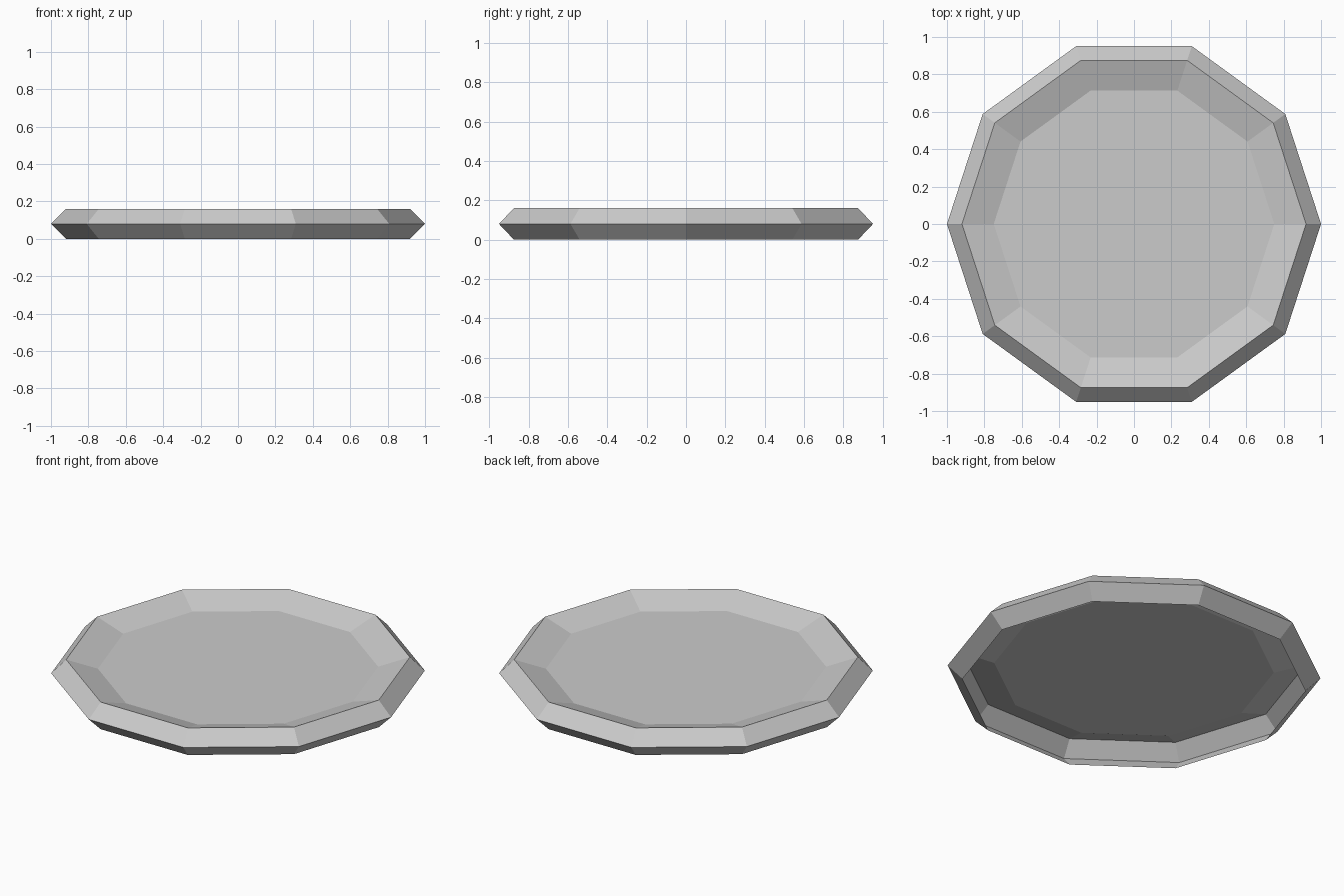
import bpy, bmesh
from math import cos, sin, tau

if "Cube" in bpy.data.objects:
    bpy.data.objects.remove(bpy.data.objects["Cube"])

SIDES = 10
# dish profile from open foot, over the rim, down to the sunken floor: (radius, z)
PROFILE = [(0.92, 0.0), (1.0, 0.08), (0.92, 0.16), (0.75, 0.105)]


def ring(bm, r, z):
    return [bm.verts.new((r * cos(tau * i / SIDES), r * sin(tau * i / SIDES), z))
            for i in range(SIDES)]


bm = bmesh.new()
rings = [ring(bm, r, z) for r, z in PROFILE]

# bevelled outer wall and inner slope
for low, high in zip(rings, rings[1:]):
    for i in range(SIDES):
        j = (i + 1) % SIDES
        bm.faces.new((low[i], low[j], high[j], high[i]))

# flat floor; the underside stays open
bm.faces.new(rings[-1])

mesh = bpy.data.meshes.new("dish")
bm.to_mesh(mesh)
bm.free()
bpy.context.collection.objects.link(bpy.data.objects.new("dish", mesh))
